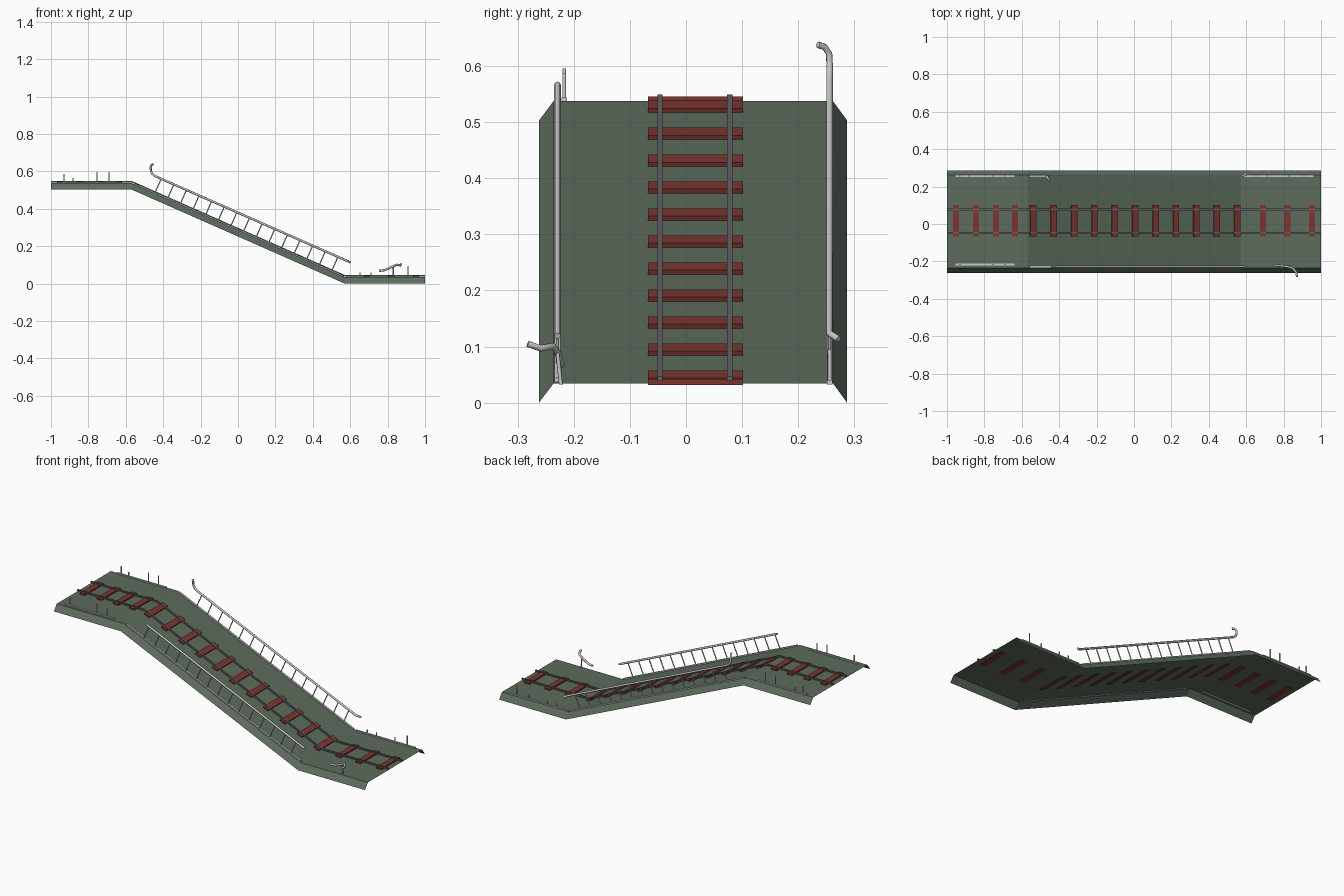
import bpy, math
from mathutils import Matrix

if "Cube" in bpy.data.objects:
    bpy.data.objects.remove(bpy.data.objects["Cube"])

# Side path of the ground: flat top, slope, flat bottom
TOP, LOW, BX = 0.5375, 0.0345, 0.57
PATH = [(-1, TOP), (-BX, TOP), (BX, LOW), (1, LOW)]
SLOPE = (LOW - TOP) / (2 * BX)
ANG = -math.atan(SLOPE)


def ground(x):
    return TOP if x < -BX else LOW if x > BX else TOP + SLOPE * (x + BX)


def material(name, rgb):
    m = bpy.data.materials.new(name)
    m.diffuse_color = (*rgb, 1)
    m.use_nodes = True
    m.node_tree.nodes["Principled BSDF"].inputs["Base Color"].default_value = m.diffuse_color
    return m


GREEN = material("grass", (0.11, 0.15, 0.11))
BROWN = material("wood", (0.2, 0.035, 0.03))
STEEL = material("dark_steel", (0.12, 0.12, 0.13))


def add(name, verts, faces, mat=None):
    me = bpy.data.meshes.new(name)
    me.from_pydata(verts, [], faces)
    if mat:
        me.materials.append(mat)
    ob = bpy.data.objects.new(name, me)
    bpy.context.collection.objects.link(ob)
    return ob


def sweep(name, profile, path, closed, mat=None):
    """Run a (y, dz) profile along an (x, z) path."""
    n = len(profile)
    verts = [(x, y, z + dz) for x, z in path for y, dz in profile]
    faces = []
    for i in range(len(path) - 1):
        for j in range(n if closed else n - 1):
            k = (j + 1) % n
            faces.append((i * n + j, (i + 1) * n + j, (i + 1) * n + k, i * n + k))
    if closed:
        faces += [tuple(range(n)), tuple(reversed(range(len(verts) - n, len(verts))))]
    return add(name, verts, faces, mat)


def rect(y, w, z0, z1):
    return [(y - w / 2, z0), (y - w / 2, z1), (y + w / 2, z1), (y + w / 2, z0)]


def tube(name, pts, r, smooth=True):
    """Round bar through points, turned into a mesh."""
    cu = bpy.data.curves.new(name, 'CURVE')
    cu.dimensions = '3D'
    cu.bevel_depth = r
    cu.bevel_resolution = 2
    cu.use_fill_caps = True
    sp = cu.splines.new('POLY')
    sp.points.add(len(pts) - 1)
    for p, c in zip(sp.points, pts):
        p.co = (*c, 1)
    tmp = bpy.data.objects.new(name + "_path", cu)
    bpy.context.collection.objects.link(tmp)
    dg = bpy.context.evaluated_depsgraph_get()
    me = bpy.data.meshes.new_from_object(tmp.evaluated_get(dg))
    bpy.data.objects.remove(tmp)
    ob = bpy.data.objects.new(name, me)
    bpy.context.collection.objects.link(ob)
    for f in me.polygons:
        f.use_smooth = smooth and len(f.vertices) == 4
    return ob


# Ground sheet with turned-down edges, open underneath
sweep("ground", [(-0.262, -LOW), (-0.236, 0), (0.262, 0), (0.287, -LOW)], PATH, False, GREEN)

# Track rails
for i, y in enumerate((-0.046, 0.078)):
    sweep(f"track_rail_{i}", rect(y, 0.009, 0.004, 0.012), PATH, True, STEEL)

# Sleepers
xs = [-0.952, -0.845, -0.738, -0.636]
xs += [-0.54 + 0.109 * i for i in range(11)]
xs += [0.69, 0.82, 0.952]
w, d, h0, h1 = 0.017, 0.085, -0.003, 0.008
for i, x in enumerate(xs):
    v = [(a, b, c) for a in (-w, w) for b in (-d, d) for c in (h0, h1)]
    f = [(0, 1, 3, 2), (4, 6, 7, 5), (0, 4, 5, 1), (2, 3, 7, 6), (0, 2, 6, 4), (1, 5, 7, 3)]
    ob = add(f"sleeper_{i}", v, f, BROWN)
    rot = Matrix.Rotation(ANG if abs(x) < BX else 0, 4, 'Y')
    ob.matrix_world = Matrix.Translation((x, 0.017, ground(x))) @ rot

# Handrails on the slope: top bar, balusters square to the slope, base bar
H = 0.085
NX, NZ = math.sin(ANG), math.cos(ANG)


def over(x, y, h):
    """Point at height h square above the slope at x."""
    return (x + NX * h, y, TOP + SLOPE * (x + BX) + NZ * h)


FRONT, BACK = -0.229, 0.256
start = over(-0.478, BACK, H)
hook = [(-0.455, 0.235, 0.638), (-0.462, 0.247, 0.634), (-0.467, 0.255, 0.622),
        (-0.466, BACK, 0.602), (-0.458, BACK, 0.586)]
end = over(0.545, BACK, H)
tube("back_handrail", hook + [start, end, (end[0] + 0.012, 0.262, end[2] - 0.004),
                              (end[0] + 0.02, 0.272, end[2] - 0.01)], 0.006)
tube("front_handrail", [over(-0.46, FRONT, H), over(0.555, FRONT, H)], 0.006)
for side, y in (("front", FRONT), ("back", BACK)):
    for i in range(15):
        x = -0.445 + 0.0675 * i
        tube(f"{side}_baluster_{i}", [over(x, y, 0), over(x, y, H)], 0.003)
    sweep(f"{side}_slope_base", rect(y, 0.01, -0.002, 0.007),
          [(x, ground(x)) for x in (-0.555, 0.565)], True)

# Broken railing on the flat parts: base strips with post stumps
for name, y, x0, x1, posts in (
        ("front_upper", -0.217, -0.955, -0.64, [(-0.93, 0.045), (-0.754, 0.058), (-0.69, 0.05)]),
        ("back_upper", 0.256, -0.955, -0.64,
         [(-0.93, 0.048), (-0.882, 0.027), (-0.754, 0.058), (-0.69, 0.058)]),
        ("back_lower", 0.256, 0.58, 0.96,
         [(0.652, 0.025), (0.711, 0.025), (0.83, 0.03), (0.909, 0.06)])):
    z = ground(x0)
    sweep(f"{name}_base", rect(y, 0.01, -0.002, 0.006), [(x0, z), (x1, z)], True)
    for i, (x, h) in enumerate(posts):
        tube(f"{name}_post_{i}", [(x, y, z), (x, y, z + h)], 0.0035)

# Bent scrap of handrail at the lower front, on a stump
tube("bent_handrail", [(0.755, -0.222, 0.068), (0.785, -0.224, 0.072), (0.82, -0.228, 0.088),
                       (0.85, -0.237, 0.101), (0.868, -0.26, 0.097), (0.872, -0.282, 0.105)], 0.006)
tube("bent_handrail_stump", [(0.83, -0.223, LOW - 0.002), (0.83, -0.229, 0.09)], 0.0035)
